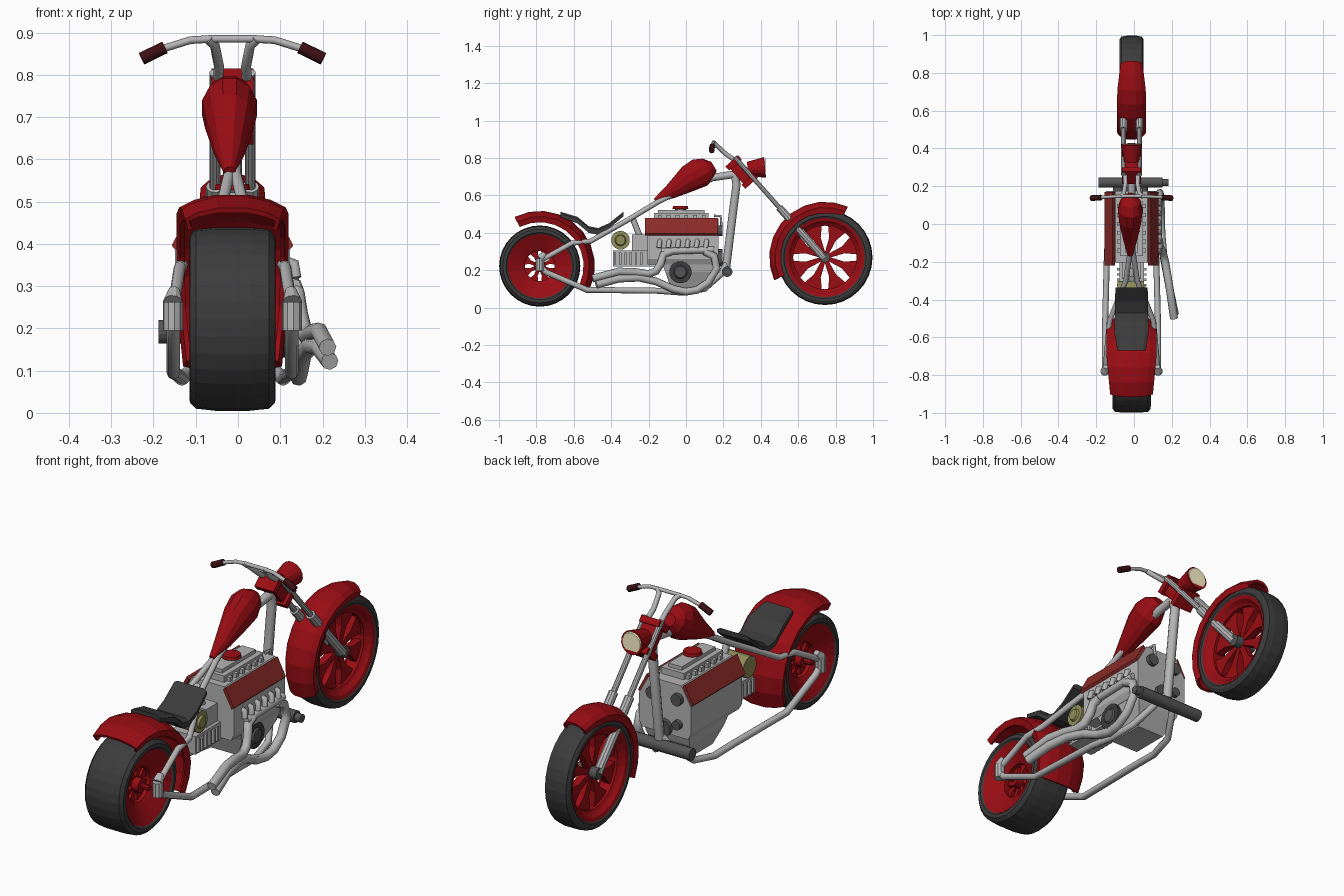
import bpy, bmesh, math
from mathutils import Vector

if "Cube" in bpy.data.objects:
    bpy.data.objects.remove(bpy.data.objects["Cube"])

CX = -0.013                                   # centre plane of the bike


def material(name, r, g, b):
    m = bpy.data.materials.new(name)
    m.diffuse_color = (r, g, b, 1)
    m.use_nodes = True
    m.node_tree.nodes["Principled BSDF"].inputs["Base Color"].default_value = m.diffuse_color
    return m


RED = material("red", 0.32, 0.004, 0.007)
BLACK = material("black", 0.045, 0.045, 0.045)
CREAM = material("cream", 1.0, 0.93, 0.62)
BRASS = material("brass", 0.28, 0.27, 0.1)
GRIP = material("grip", 0.045, 0.005, 0.006)
COVER = material("cover_red", 0.26, 0.025, 0.022)
DARK = material("dark_grey", 0.09, 0.09, 0.09)
GREY = material("grey", 0.46, 0.46, 0.46)


def add(name, data, mat=None):
    ob = bpy.data.objects.new(name, data)
    bpy.context.collection.objects.link(ob)
    data.materials.append(mat or GREY)
    return ob


def loft(name, rings, mat=None, loop=False, caps=True, ring_closed=True):
    """Skin a list of point rings; x is measured from the bike's centre plane."""
    bm = bmesh.new()
    vs = [[bm.verts.new((p[0] + CX, p[1], p[2])) for p in r] for r in rings]
    n, m = len(rings), len(rings[0])
    for i in range(n if loop else n - 1):
        a, b = vs[i], vs[(i + 1) % n]
        for j in range(m if ring_closed else m - 1):
            k = (j + 1) % m
            bm.faces.new((a[j], a[k], b[k], b[j]))
    if caps and not loop:
        bm.faces.new(vs[0])
        bm.faces.new(vs[-1])
    bmesh.ops.recalc_face_normals(bm, faces=bm.faces)
    me = bpy.data.meshes.new(name)
    bm.to_mesh(me)
    bm.free()
    return add(name, me, mat)


def prism(name, x0, x1, yz, mat=None):
    return loft(name, [[(x, y, z) for y, z in yz] for x in (x0, x1)], mat)


def box(name, x0, x1, y0, y1, z0, z1, mat=None):
    return prism(name, x0, x1, [(y0, z0), (y1, z0), (y1, z1), (y0, z1)], mat)


def cone(name, p, q, r0, r1, mat=None, n=16):
    p, q = Vector(p), Vector(q)
    d = (q - p).normalized()
    u = d.orthogonal().normalized()
    w = d.cross(u)
    t = [2 * math.pi * (i + .5) / n for i in range(n)]
    return loft(name, [[c + r * (math.cos(a) * u + math.sin(a) * w) for a in t]
                       for c, r in ((p, r0), (q, r1))], mat)


def tube(name, pts, r, mat=None):
    cu = bpy.data.curves.new(name, 'CURVE')
    cu.dimensions = '3D'
    cu.bevel_depth, cu.bevel_resolution, cu.use_fill_caps = r, 2, True
    sp = cu.splines.new('POLY')
    sp.points.add(len(pts) - 1)
    for p, c in zip(sp.points, pts):
        p.co = (c[0] + CX, c[1], c[2], 1)
    return add(name, cu, mat)


def tubes(name, pts, r, mat=None):
    for side, s in (("left", -1), ("right", 1)):
        tube(f"{name}_{side}", [(s * x, y, z) for x, y, z in pts], r, mat)


def lathe(name, c, prof, mat, n=32):
    """Revolve a closed (x, radius) outline about the wheel axis."""
    ang = [2 * math.pi * i / n for i in range(n)]
    return loft(name, [[(x, c[0] + r * math.cos(a), c[1] + r * math.sin(a))
                        for x, r in prof] for a in ang], mat, loop=True)


def wheel(name, c, R, rim, inner, w, dish, n=32):
    def sym(half):
        return half + [(-x, r) for x, r in reversed(half)]
    lathe(name + "_tyre", c, sym([(w * .88, rim), (w, rim + .012), (w * .99, R - .02),
                                  (w * .85, R - .005), (w * .4, R)]), BLACK, n)
    lathe(name + "_rim", c, sym([(dish, inner), (dish + .008, inner + .012), (w * .85, rim - .012),
                                 (w * .93, rim + .004)]), RED, n)
    s = inner + .008
    for i in range(8):
        a = math.pi * (i + .5) / 4
        ca, sa = math.cos(a), math.sin(a)
        shape = [(.015, -.01), (s * .6, -s * .11), (s, -s * .32), (s, s * .32), (s * .6, s * .11), (.015, .01)]
        prism(f"{name}_spoke_{i}", -dish * .6, dish * .6,
              [(c[0] + r * ca - t * sa, c[1] + r * sa + t * ca) for r, t in shape], RED)


def fender(name, c, R, drop, w, a0, a1, ends, n=9):
    rings = []
    for i in range(n + 1):
        t = i / n
        a = math.radians(a0 + (a1 - a0) * t)
        k = ends[0] + (1 - ends[0]) * min(1, t * 4) if t < .5 else ends[1] + (1 - ends[1]) * min(1, (1 - t) * 3)
        sec = [(-.93, drop), (-1, drop * .5), (-.72, .012), (-.3, 0), (.3, 0), (.72, .012), (1, drop * .5), (.93, drop)]
        rings.append([(x * w * k, c[0] + (R - d) * math.cos(a), c[1] + (R - d) * math.sin(a)) for x, d in sec])
    ob = loft(name, rings, RED, caps=False, ring_closed=False)
    m = ob.modifiers.new("thickness", 'SOLIDIFY')
    m.thickness, m.offset = .012, -1


# Wheels, hubs and fenders
REAR, FRONT = (-.782, .222), (.743, .268)
wheel("rear_wheel", REAR, .217, .168, .08, .102, .045)
wheel("front_wheel", FRONT, .254, .208, .17, .064, .03)
fender("rear_fender", REAR, .295, .06, .133, -25, 117, (.88, .85))
fender("front_fender", FRONT, .298, .06, .077, 66, 204, (.75, .9))
cone("rear_axle", (-.1, *REAR), (.1, *REAR), .013, .013, RED, n=8)
cone("rear_hub", (-.06, *REAR), (.06, *REAR), .032, .032, RED)
cone("front_hub", (-.055, *FRONT), (.055, *FRONT), .027, .027, DARK)

# Frame rails: spread at the rear axle, single tubes at the neck
tubes("upper_rail", [(.14, -.78, .25), (.125, -.61, .345), (.115, -.51, .355), (.03, -.3, .475),
                     (.008, -.15, .565), (.004, .0, .64)], .014)
tubes("lower_rail", [(.14, -.78, .22), (.14, -.75, .19), (.14, -.53, .095), (.13, -.15, .09), (.12, -.02, .08),
                     (.10, .1, .1), (.05, .19, .18), (.0, .215, .24)], .016)
tube("backbone", [(0, -.02, .63), (0, .14, .695), (0, .24, .71), (0, .32, .71)], .02)
tube("down_tube", [(0, .262, .71), (0, .27, .66), (0, .215, .22)], .022)
tube("seat_post", [(0, -.29, .49), (0, -.235, .35)], .016)
for s in (-1, 1):
    cone("axle_bracket", (s * .141, -.78, .195), (s * .141, -.78, .262), .024, .024, n=10)
    cone("bracket_taper", (s * .141, -.78, .262), (s * .138, -.755, .29), .024, .014, n=10)

# Front fork, steering head and headlight
FD = Vector((0, .46, -.52)).normalized()
FN = Vector((0, .52, .46)).normalized()
TOP = Vector((0, .26, .805))
for s in (-1, 1):
    o = Vector((s * .042, 0, 0))
    cone("fork_tube", TOP + o, TOP + o + FD * .45, .013, .013, n=10)
    cone("fork_slider", TOP + o + FD * .36, TOP + o + FD * .72, .021, .021, n=10)


def fork_block(name, a, b, h, w):
    pts = [TOP + FD * i + FN * (j - .025) for i, j in ((a, -h), (b, -h), (b, h), (a, h))]
    prism(name, -w, w, [(p.y, p.z) for p in pts], RED)


fork_block("upper_clamp", .005, .035, .045, .05)
fork_block("steering_head", .035, .14, .035, .035)
fork_block("lower_clamp", .135, .165, .045, .05)
cone("headlight_shell", (0, .33, .74), (0, .422, .75), .04, .056, RED)
cone("headlight_lens", (0, .42, .75), (0, .426, .75), .05, .047, CREAM)

# Handlebar
tubes("riser", [(.035, .28, .775), (.032, .215, .82), (.042, .16, .87), (.058, .145, .885)], .012)
tube("handlebar", [(-.18, .14, .857), (-.1, .145, .882), (-.05, .147, .885), (.05, .147, .885),
                   (.1, .145, .882), (.18, .14, .857)], .009)
tubes("hand_grip", [(.16, .14, .865), (.215, .137, .838)], .015, GRIP)

# Teardrop tank: tilted elliptical sections
tank = []
for y, z, h, w in ((-.165, .57, .014, .014), (-.08, .622, .042, .038), (.015, .69, .075, .06),
                   (.075, .722, .083, .067), (.12, .745, .062, .055), (.15, .755, .028, .028)):
    tank.append([(w * math.cos(t) - .007, y - .5 * h * math.sin(t), z + .86 * h * math.sin(t))
                 for t in [math.pi * (i + .5) / 6 for i in range(12)]])
loft("fuel_tank", tank, RED)

# Seat: saddle sections from front to tail
loft("seat", [[(-w, y, z0), (-w, y, z1 - .01), (-w * .8, y, z1), (w * .8, y, z1), (w, y, z1 - .01), (w, y, z0)]
              for y, z0, z1, w in ((-.335, .487, .512, .085), (-.41, .425, .452, .088), (-.47, .39, .425, .088),
                                   (-.52, .40, .435, .09), (-.58, .45, .485, .09), (-.67, .485, .512, .075))], BLACK)

# Engine block, sump and covers
half = [(.085, .475), (.136, .385), (.136, .26), (.12, .23)]
section = half + [(-x, z) for x, z in reversed(half)]
loft("engine_block", [[(x, y, z) for x, z in section] for y in (-.205, .175)])
loft("sump", [[(-x, y0, z), (x, y0, z), (x, y1, z), (-x, y1, z)]
              for x, y0, y1, z in ((.125, -.14, .17, .26), (.11, -.11, .15, .19), (.07, -.08, .1, .1))])
for s in (-1, 1):
    cov = [(.088, .468), (.1, .48), (.144, .396), (.134, .385)]
    loft("valve_cover", [[(s * x, y, z) for x, z in cov] for y in (-.22, .17)], COVER)
box("intake_plenum", -.06, .06, -.17, .12, .47, .505)
box("intake_ridge", -.035, .035, -.15, .1, .5, .522)
cone("filler_neck", (0, -.03, .515), (0, -.03, .53), .03, .03, DARK)
cone("filler_cap", (0, -.03, .528), (0, -.03, .542), .043, .04, RED)
for s in (-1, 1):
    for i in range(6):                        # bolt lugs beside the plenum
        box("plenum_lug", s * .066 - .01, s * .066 + .01, -.15 + i * .047, -.13 + i * .047, .47, .495)
cone("side_pulley", (.09, -.03, .19), (.13, -.03, .19), .06, .06, BLACK)
cone("pulley_hub", (.13, -.03, .19), (.137, -.03, .19), .036, .03, DARK)
for x, z, r in ((-.07, .41, .028), (.06, .41, .028), (0, .26, .04), (-.07, .29, .022)):
    cone("front_pulley", (x, .17, z), (x, .195, z), r, r, DARK, 12)
tube("coolant_hose", [(.05, .15, .49), (.05, .185, .49), (.05, .19, .43)], .007)
cone("front_canister", (-.175, .22, .192), (.165, .22, .192), .028, .028, DARK)
cone("canister_cap", (.165, .22, .192), (.195, .22, .192), .019, .019, DARK)

# Gearbox with fins, and brass air cleaner
box("gearbox", -.065, .065, -.39, -.13, .22, .305)
for i in range(6):
    y = -.385 + i * .028
    box("gearbox_fin", -.078, .078, y, y + .012, .23, .295)
box("gearbox_mount", -.05, .05, -.29, -.2, .3, .39)
cone("air_cleaner", (-.075, -.35, .36), (.065, -.35, .36), .05, .05, BRASS)
cone("air_cleaner_cap", (.065, -.35, .36), (.075, -.35, .36), .03, .025, BRASS)

# Exhaust ports, collector and two swept pipes
for i in range(6):
    y = -.14 + i * .05
    tube("exhaust_port", [(.12, y, .36), (.146, y, .352), (.15, y - .005, .32)], .013)
tube("exhaust_collector", [(.142, .15, .31), (.145, -.13, .3)], .018)
tube("upper_pipe", [(.145, -.08, .3), (.15, -.12, .285), (.158, -.135, .235), (.168, -.16, .195), (.178, -.2, .18),
                    (.19, -.27, .19), (.205, -.36, .193), (.225, -.5, .155)], .021)
tube("lower_pipe", [(.142, .1, .3), (.146, .15, .275), (.15, .165, .21), (.154, .12, .135), (.156, .06, .095),
                    (.156, .0, .085), (.16, -.07, .1), (.168, -.16, .14), (.185, -.25, .16),
                    (.205, -.36, .155), (.23, -.48, .122)], .021)
